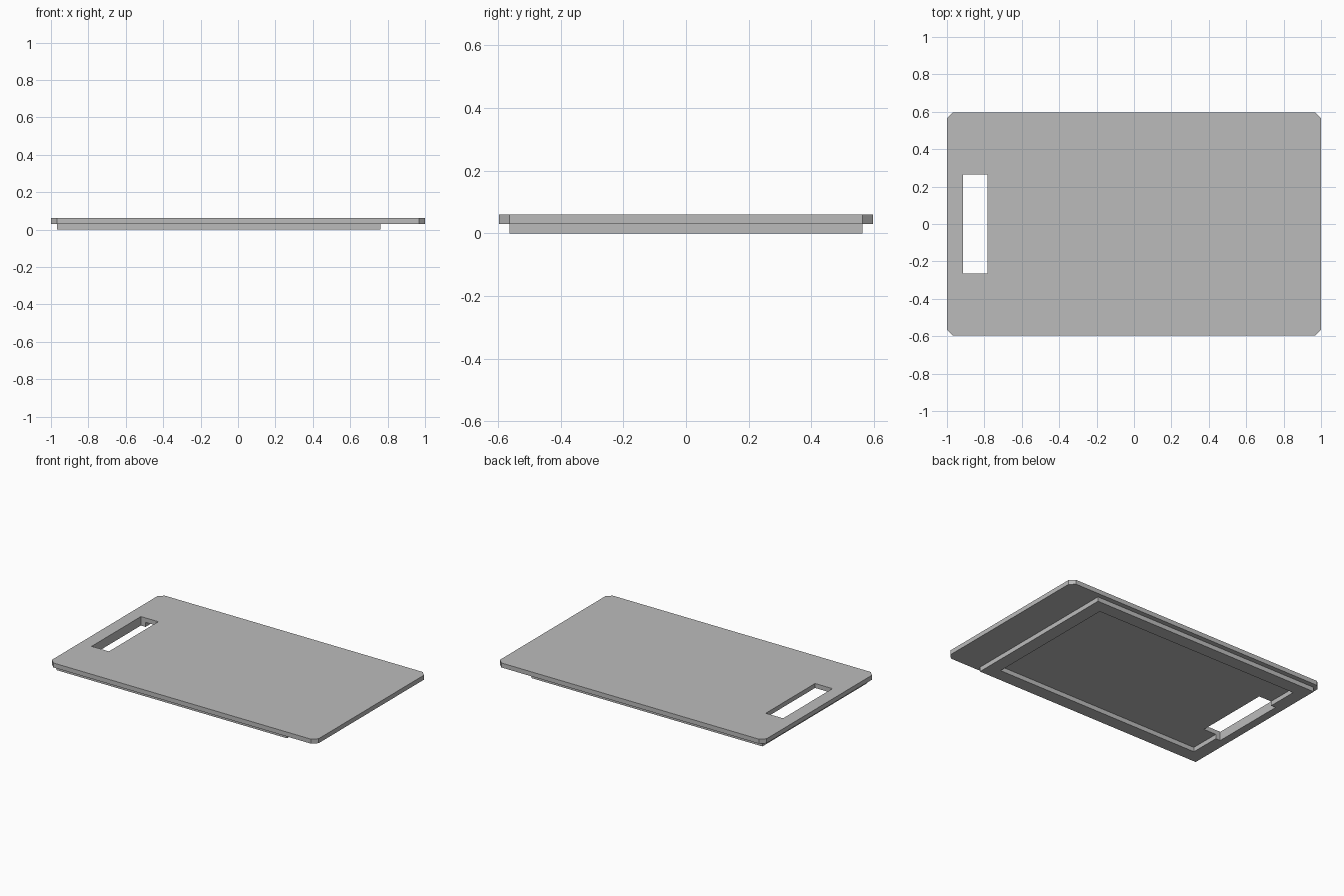
import bpy

cube = bpy.data.objects.get("Cube")
if cube:
    bpy.data.objects.remove(cube, do_unlink=True)

grey = bpy.data.materials.new("board_grey")
grey.use_nodes = True
colour = (0.5, 0.5, 0.5, 1)
grey.diffuse_color = colour
grey.node_tree.nodes["Principled BSDF"].inputs["Base Color"].default_value = colour

THICK = 0.0305                      # height of each layer
HALF_Y, CHAMFER = 0.597, 0.033      # board outline
SLOT_X0, SLOT_X1, SLOT_Y = -0.913, -0.783, 0.264
RIM_X0, RIM_X1, RIM_Y, RIM_W = -0.968, 0.762, 0.564, 0.09


def rectangle(x0, x1, y):
    return [(x0, -y), (x1, -y), (x1, y), (x0, y)]


def slab(name, outlines, z):
    """Extrude closed outlines (inner ones become holes) into a flat mesh."""
    curve = bpy.data.curves.new(name, "CURVE")
    curve.dimensions = "2D"
    curve.fill_mode = "BOTH"
    curve.extrude = THICK / 2
    for points in outlines:
        spline = curve.splines.new("POLY")
        spline.points.add(len(points) - 1)
        for point, (x, y) in zip(spline.points, points):
            point.co = (x, y, 0, 1)
        spline.use_cyclic_u = True
    obj = bpy.data.objects.new(name, curve)
    bpy.context.collection.objects.link(obj)
    obj.location.z = z + THICK / 2
    bpy.ops.object.select_all(action="DESELECT")
    obj.select_set(True)
    bpy.context.view_layer.objects.active = obj
    bpy.ops.object.convert(target="MESH")
    obj = bpy.context.object
    obj.name = name
    obj.data.materials.clear()
    obj.data.materials.append(grey)
    bpy.ops.object.shade_flat()
    return obj


# Board with clipped corners and a handle slot
c = CHAMFER
quarter = [(1, HALF_Y - c), (1 - c, HALF_Y)]
back = quarter + [(-x, y) for x, y in reversed(quarter)]
board = back + [(-x, -y) for x, y in back]
slab("board", [board, rectangle(SLOT_X0, SLOT_X1, SLOT_Y)], THICK)

# Rim underneath, notched where the handle slot passes through it
inner_x, inner_y = RIM_X0 + RIM_W, RIM_Y - RIM_W
inner = rectangle(inner_x, RIM_X1 - RIM_W, inner_y)
inner += [(inner_x, SLOT_Y), (SLOT_X0, SLOT_Y), (SLOT_X0, -SLOT_Y), (inner_x, -SLOT_Y)]
slab("underside_rim", [rectangle(RIM_X0, RIM_X1, RIM_Y), inner], 0)
